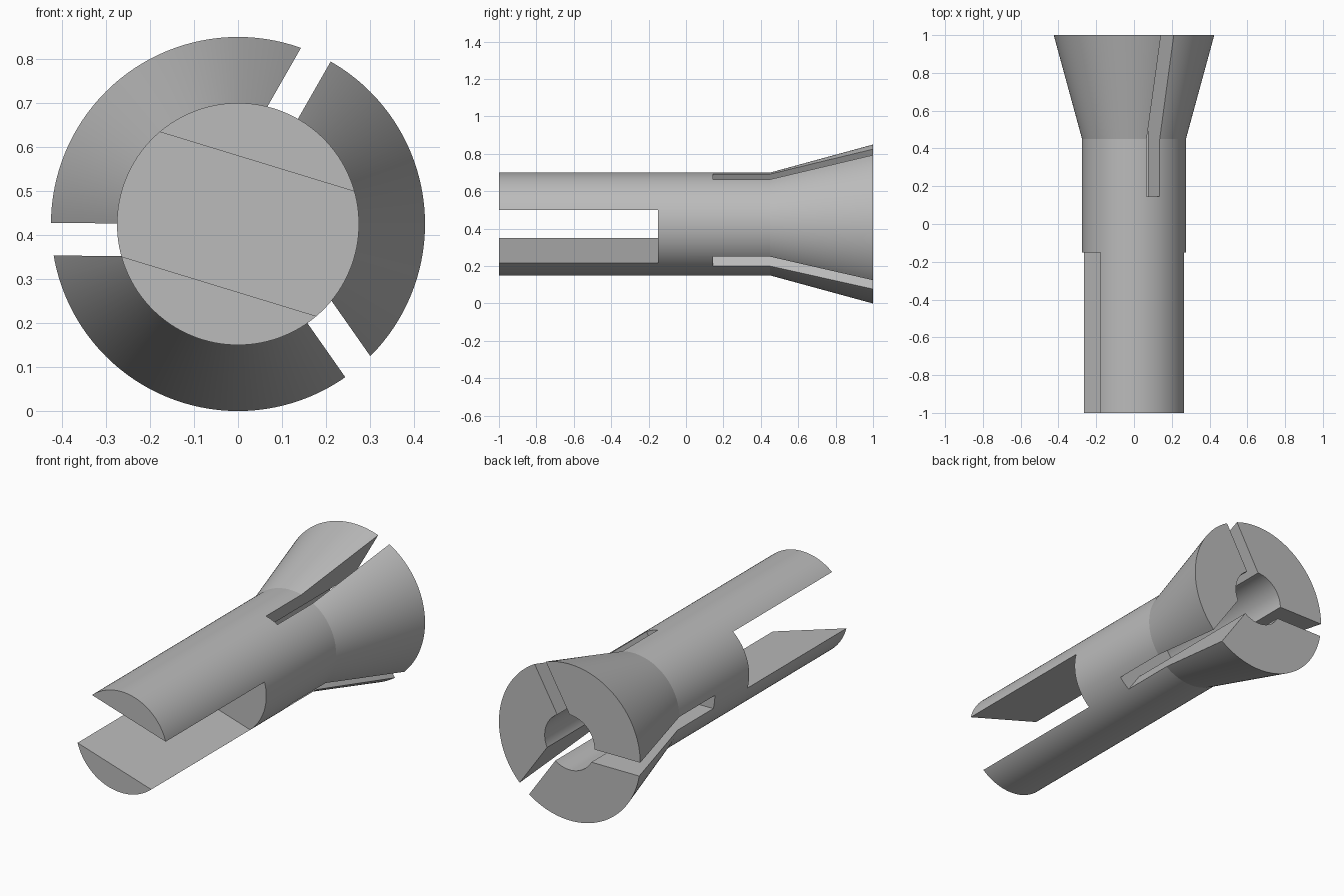
import bpy, bmesh
from math import radians, pi
from mathutils import Matrix, Vector

if "Cube" in bpy.data.objects:
    bpy.data.objects.remove(bpy.data.objects["Cube"], do_unlink=True)

AXIS = Vector((0, 0, 0.425))   # centre line of the collet, running along y

steel = bpy.data.materials.new("plain grey steel")
steel.use_nodes = True
GREY = (0.5, 0.5, 0.5, 1)
steel.diffuse_color = GREY
steel.node_tree.nodes["Principled BSDF"].inputs["Base Color"].default_value = GREY


def add_object(name, bm):
    bmesh.ops.recalc_face_normals(bm, faces=bm.faces)
    mesh = bpy.data.meshes.new(name)
    bm.to_mesh(mesh)
    bm.free()
    mesh.materials.append(steel)
    obj = bpy.data.objects.new(name, mesh)
    bpy.context.collection.objects.link(obj)
    return obj


def lathe(name, profile, steps=128):
    """Turn (radius, y) points around the centre line."""
    bm = bmesh.new()
    verts = [bm.verts.new((r, y, 0)) for r, y in profile]
    edges = [bm.edges.new(pair) for pair in zip(verts, verts[1:])]
    bmesh.ops.spin(bm, geom=verts + edges, cent=(0, 0, 0), axis=(0, 1, 0),
                   angle=2 * pi, steps=steps)
    bmesh.ops.remove_doubles(bm, verts=bm.verts, dist=1e-4)
    bmesh.ops.translate(bm, verts=bm.verts, vec=AXIS)
    return add_object(name, bm)


def cut_box(target, low, high, angle):
    """Cut away a box, turned about the centre line from +x towards +z."""
    bm = bmesh.new()
    bmesh.ops.create_cube(bm, size=1)
    low, high = Vector(low), Vector(high)
    place = (Matrix.Translation(AXIS) @ Matrix.Rotation(radians(-angle), 4, 'Y')
             @ Matrix.Translation((low + high) / 2)
             @ Matrix.Diagonal((high - low).to_4d()))
    bmesh.ops.transform(bm, matrix=place, verts=bm.verts)
    cutter = add_object("cutter", bm)
    cutter.hide_render = True
    mod = target.modifiers.new("cut", 'BOOLEAN')
    mod.operation, mod.solver, mod.object = 'DIFFERENCE', 'EXACT', cutter
    bpy.context.view_layer.objects.active = target
    bpy.ops.object.modifier_apply(modifier=mod.name)
    bpy.data.objects.remove(cutter, do_unlink=True)


# Shaft, flared head and blind bore in one turned body
collet = lathe("collet_body", [(0, -1), (0.275, -1), (0.275, 0.45), (0.425, 1),
                               (0.15, 1), (0.15, 0.14), (0, 0.14)])

# Wide tilted gap that leaves two prongs
cut_box(collet, (-0.6, -1.2, -0.148), (0.6, -0.15, 0.148), -17)

# Three narrow slots in the head, each with one wall on the centre line
for angle in (60.3, 179.7, 305):
    cut_box(collet, (0.1, 0.145, 0), (0.7, 1.2, 0.074), angle)

# Smooth round surfaces, crisp edges
bpy.ops.object.select_all(action='DESELECT')
collet.select_set(True)
bpy.context.view_layer.objects.active = collet
bpy.ops.object.shade_smooth_by_angle(angle=radians(12))
